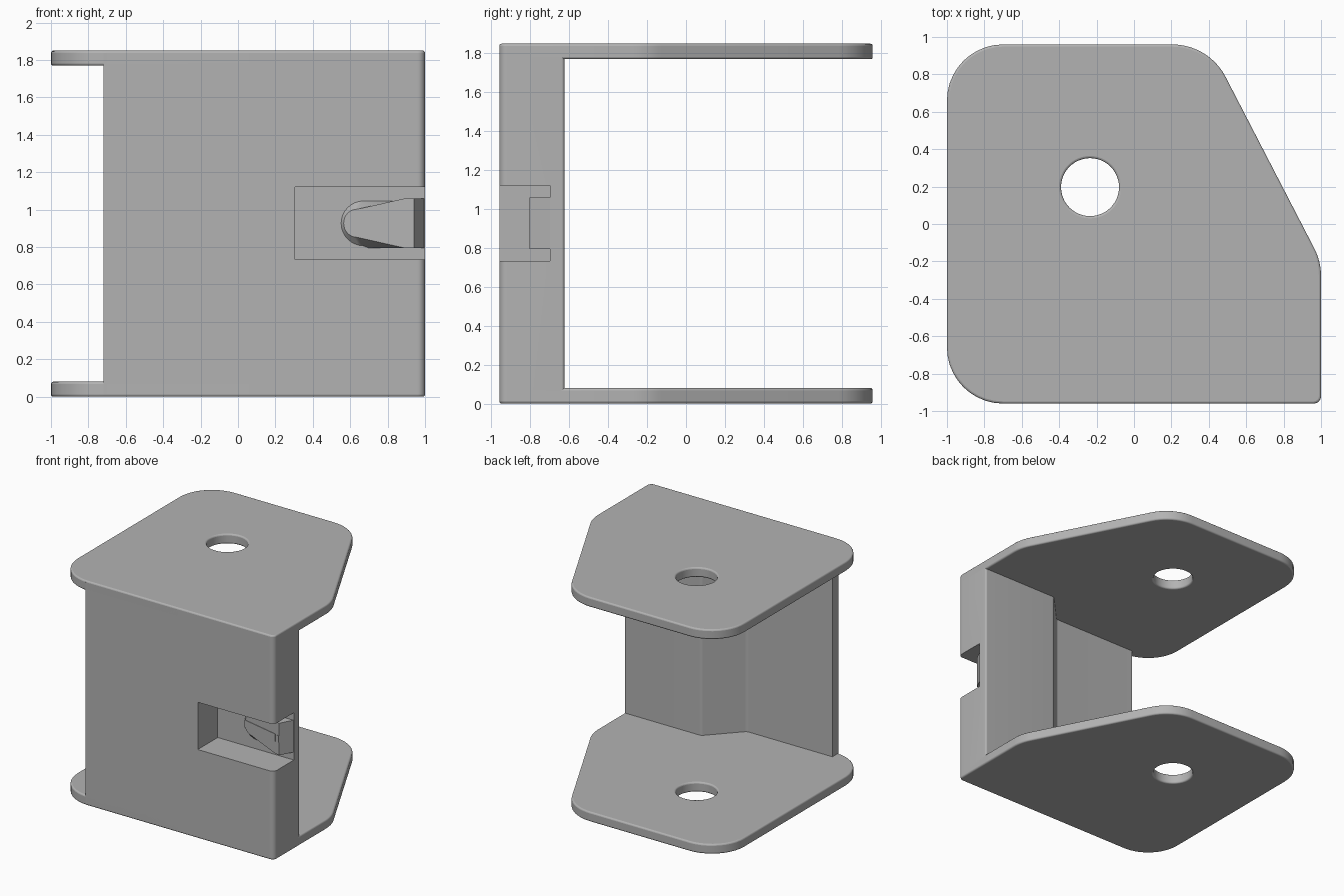
import bpy
import bmesh
from math import radians, tan, pi, cos, sin
from mathutils import Vector

cube = bpy.data.objects.get("Cube")
if cube:
    bpy.data.objects.remove(cube, do_unlink=True)

# One plain grey for the whole part
grey = bpy.data.materials.new("plain_grey")
grey.use_nodes = True
COLOUR = (0.45, 0.45, 0.45, 1)
grey.diffuse_color = COLOUR
grey.node_tree.nodes["Principled BSDF"].inputs["Base Color"].default_value = COLOUR


def rounded(corners, steps=10):
    """Outline with each (x, y, radius) corner replaced by an arc."""
    out = []
    n = len(corners)
    for i, (x, y, r) in enumerate(corners):
        p = Vector((x, y))
        if r == 0:
            out.append(p)
            continue
        a = (Vector(corners[i - 1][:2]) - p).normalized()
        b = (Vector(corners[(i + 1) % n][:2]) - p).normalized()
        half = a.angle(b) / 2
        centre = p + (a + b).normalized() * (r / sin(half))
        start = p + a * (r / tan(half)) - centre
        end = p + b * (r / tan(half)) - centre
        sweep = pi - 2 * half
        for k in range(steps + 1):
            t = k / steps
            out.append(centre + (start * sin((1 - t) * sweep) + end * sin(t * sweep)) / sin(sweep))
    return out


def loft(name, lower, upper):
    """Closed solid between two matching loops of 3D points."""
    bm = bmesh.new()
    lo = [bm.verts.new(p) for p in lower]
    up = [bm.verts.new(p) for p in upper]
    bm.faces.new(lo[::-1])
    bm.faces.new(up)
    for i in range(len(lo)):
        j = (i + 1) % len(lo)
        bm.faces.new((lo[i], lo[j], up[j], up[i]))
    bmesh.ops.recalc_face_normals(bm, faces=bm.faces[:])
    mesh = bpy.data.meshes.new(name)
    bm.to_mesh(mesh)
    bm.free()
    mesh.materials.append(grey)
    obj = bpy.data.objects.new(name, mesh)
    bpy.context.collection.objects.link(obj)
    return obj


def prism(name, outline, z0, z1):
    return loft(name, [(p[0], p[1], z0) for p in outline], [(p[0], p[1], z1) for p in outline])


def activate(obj):
    bpy.ops.object.select_all(action="DESELECT")
    obj.select_set(True)
    bpy.context.view_layer.objects.active = obj


def cut(obj, cutter):
    mod = obj.modifiers.new("cut", "BOOLEAN")
    mod.operation = "DIFFERENCE"
    mod.solver = "EXACT"
    mod.object = cutter
    activate(obj)
    bpy.ops.object.modifier_apply(modifier=mod.name)
    bpy.data.objects.remove(cutter, do_unlink=True)


def smooth(obj):
    activate(obj)
    bpy.ops.object.shade_smooth_by_angle(angle=radians(32))


HEIGHT, THICK, EDGE = 1.85, 0.08, 0.012
FRONT = -0.96

# Top and bottom plates with a pin hole and softened rims
plate_outline = rounded([(-1, FRONT, 0.3), (1, FRONT, 0.04), (1, -0.2, 0.33),
                         (0.4, 0.96, 0.32), (-1, 0.96, 0.3)])
hole = [(-0.235 + 0.155 * cos(a), 0.197 + 0.155 * sin(a))
        for a in (2 * pi * k / 48 for k in range(48))]
for name, z in (("bottom_plate", 0), ("top_plate", HEIGHT - THICK)):
    plate = prism(name, plate_outline, z, z + THICK)
    cut(plate, prism("hole_cutter", hole, z - 0.1, z + THICK + 0.1))
    bevel = plate.modifiers.new("rim", "BEVEL")
    bevel.width = EDGE
    bevel.segments = 3
    bevel.limit_method = "ANGLE"
    bevel.angle_limit = radians(50)
    smooth(plate)

# Front wall, thickened on one side behind the latch pocket
wall_outline = rounded([(-0.72, FRONT, 0), (1, FRONT, 0.04), (1, -0.625, 0.015),
                        (0.3, -0.625, 0.04), (0.06, -0.88, 0.04), (-0.72, -0.88, 0)])
wall = prism("front_wall", wall_outline, EDGE, HEIGHT - EDGE)

# Latch pocket, open to the front and side
FLOOR, MID, HALF = -0.7, 0.927, 0.195
pocket = [(0.305, -1.2), (1.2, -1.2), (1.2, FLOOR), (0.305, FLOOR)]
cut(wall, prism("pocket_cutter", pocket, MID - HALF, MID + HALF))
smooth(wall)


def ramp(x):
    """Depth of the latch face, rising from the floor to its crest."""
    return FLOOR - 0.02 - 0.085 * (x - 0.56) / (0.94 - 0.56)


# Ramped latch: rounded foot drawn in to a tapered face
ARC = 16
foot, face = [], []
for k in range(ARC + 1):
    a = pi / 2 + pi * k / ARC
    foot.append((0.677 + 0.132 * cos(a), FLOOR + 0.01, MID + 0.132 * sin(a)))
    x = 0.635 + 0.07 * cos(a)
    face.append((x, ramp(x), MID + 0.075 * sin(a)))
for side in (-1, 1):
    rail = [(0.89, FLOOR + 0.01), (1, FLOOR + 0.01)]
    crest = [(0.89, ramp(0.89)), (0.94, ramp(0.94))]
    for i in ((0, 1) if side < 0 else (1, 0)):
        foot.append((*rail[i], MID + side * 0.132))
        face.append((*crest[i], MID + side * 0.132))
smooth(loft("latch", foot, face))

# Fine ribs along the latch face
for name, x0, x1, h in (("latch_rib", 0.57, 0.9, 0.03), ("latch_rib_tip", 0.918, 0.935, 0.027)):
    quad = [(x0, -h), (x1, -h), (x1, h), (x0, h)]
    loft(name, [(x, ramp(x) + 0.004, MID + z) for x, z in quad],
         [(x, ramp(x) - 0.004, MID + z) for x, z in quad])
